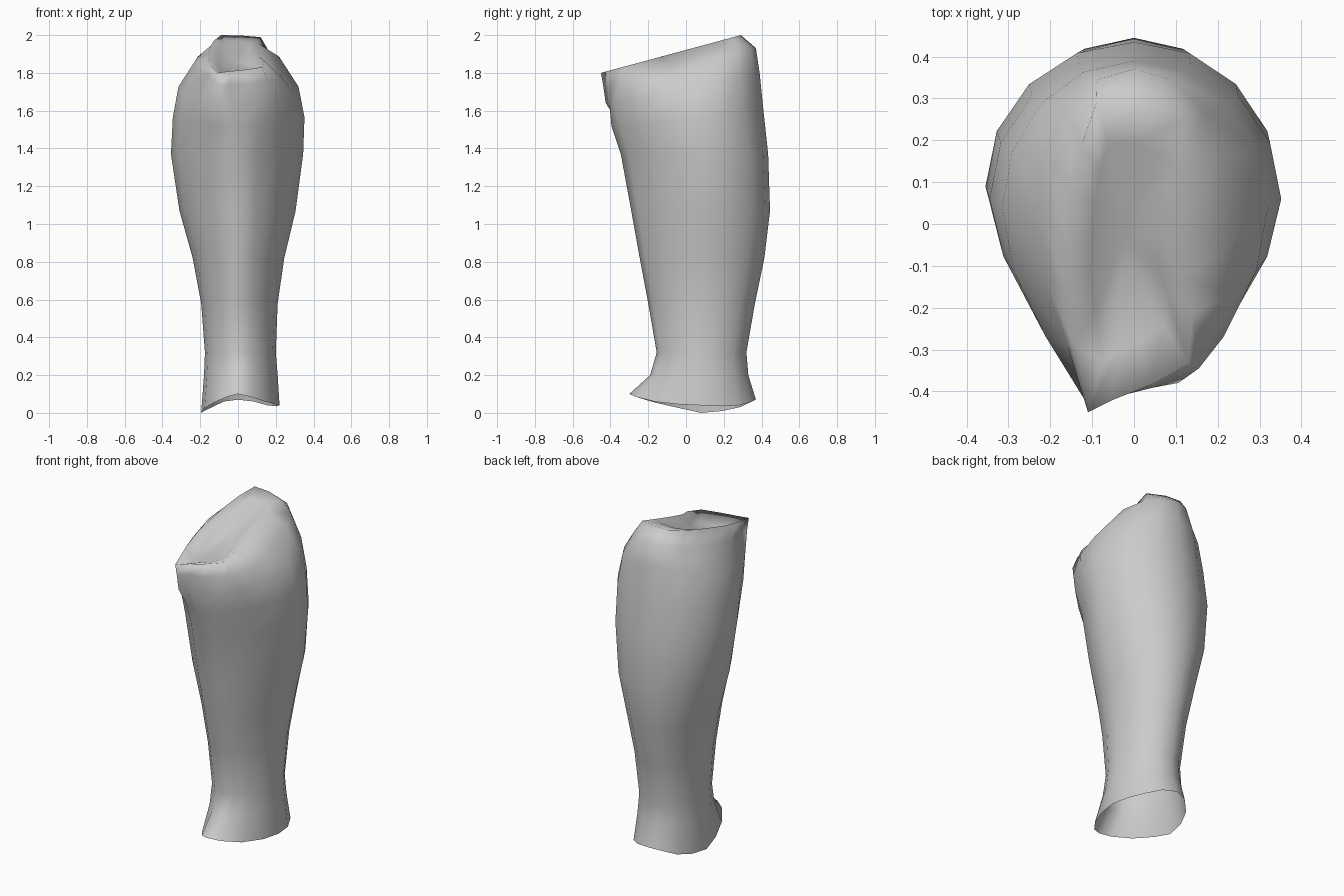
import bpy, bmesh, math

N = 16  # sides, index 0 at the front, running towards +x

# height, tilt, front y, widest y, back y, left x, right x, front roundness power
SECTIONS = [
    (0.20, 0.00, -0.19, 0.08, 0.33, -0.18, 0.21, 1.15),
    (0.32, 0.00, -0.155, 0.08, 0.32, -0.175, 0.20, 1.1),
    (0.58, 0.00, -0.20, 0.09, 0.365, -0.195, 0.21, 1.15),
    (0.82, 0.00, -0.245, 0.10, 0.415, -0.24, 0.245, 1.2),
    (1.07, 0.00, -0.29, 0.10, 0.445, -0.31, 0.305, 1.25),
    (1.37, 0.00, -0.345, 0.09, 0.435, -0.355, 0.345, 1.3),
    (1.56, 0.10, -0.395, 0.06, 0.41, -0.345, 0.352, 1.25),
    (1.72, 0.20, -0.42, 0.04, 0.39, -0.315, 0.32, 1.15),
    (1.85, 0.22, -0.43, 0.04, 0.37, -0.23, 0.235, 1.05),
]

# pinched opening at the top, lying in a sloping plane
TOP_RIM = [(-0.05, -0.42), (0.04, -0.385), (0.13, -0.335), (0.14, -0.21),
           (0.11, -0.13), (0.105, -0.02), (0.11, 0.12), (0.12, 0.25),
           (0.01, 0.285), (-0.09, 0.29), (-0.125, 0.19), (-0.145, 0.08),
           (-0.155, -0.05), (-0.16, -0.15), (-0.145, -0.29), (-0.11, -0.45)]

# heights of the hem, from the front round through the right side
HEM_Z = [0.10, 0.085, 0.06, 0.045, 0.04, 0.035, 0.04, 0.06,
         0.07, 0.06, 0.03, 0.01, 0.0, 0.025, 0.055, 0.085]


def section(z, tilt, yf, ym, yb, xl, xr, power):
    pts = []
    for k in range(N):
        a = 2 * math.pi * k / N
        s, c = math.sin(a), math.cos(a)
        p = power if c > 0 else 1.0
        x = (xr if s > 0 else -xl) * math.copysign(abs(s) ** p, s)
        y = ym + (yf - ym) * c ** p if c > 0 else ym - (yb - ym) * c
        pts.append((x, y, z + tilt * y))
    return pts


hem = [(x, y, HEM_Z[k]) for k, (x, y, _) in
       enumerate(section(0, 0, -0.30, 0.08, 0.37, -0.195, 0.22, 1.25))]
rings = [hem] + [section(*s) for s in SECTIONS]

# front ridge pulled to the left, and the dent in the right shoulder
below, top = rings[-2:]
below[0] = (-0.03, -0.405, 1.63)
below[15] = (-0.105, -0.425, 1.64)
top[15] = (-0.107, -0.438, 1.73)
top[0] = (-0.05, -0.415, 1.74)
top[1] = (0.05, -0.39, 1.74)
top[2] = (0.155, -0.345, 1.76)
top[3] = (0.235, -0.17, 1.77)
top[4] = (0.225, -0.05, 1.80)

rings.append([(x, y, 1.8 + 0.27 * (y + 0.45)) for x, y in TOP_RIM])

# shallow dished floor inside the opening
cx, cy = -0.02, -0.03
rings.append([(cx + (x - cx) * 0.6, cy + (y - cy) * 0.7, z - 0.03)
              for x, y, z in rings[-1]])

# sleeve skinned between the rings, open at the hem
bm = bmesh.new()
loops = [[bm.verts.new(p) for p in r] for r in rings]
for lo, hi in zip(loops, loops[1:]):
    for k in range(N):
        j = (k + 1) % N
        bm.faces.new((lo[k], lo[j], hi[j], hi[k]))

# middle of the dished floor
mid = bm.verts.new((cx, cy, 1.86))
for k in range(N):
    bm.faces.new((loops[-1][k], loops[-1][(k + 1) % N], mid))

for f in bm.faces:
    f.smooth = True
mesh = bpy.data.meshes.new("leg_sleeve")
bm.to_mesh(mesh)
bm.free()
leg_sleeve = bpy.data.objects.new("leg_sleeve", mesh)
bpy.context.collection.objects.link(leg_sleeve)
